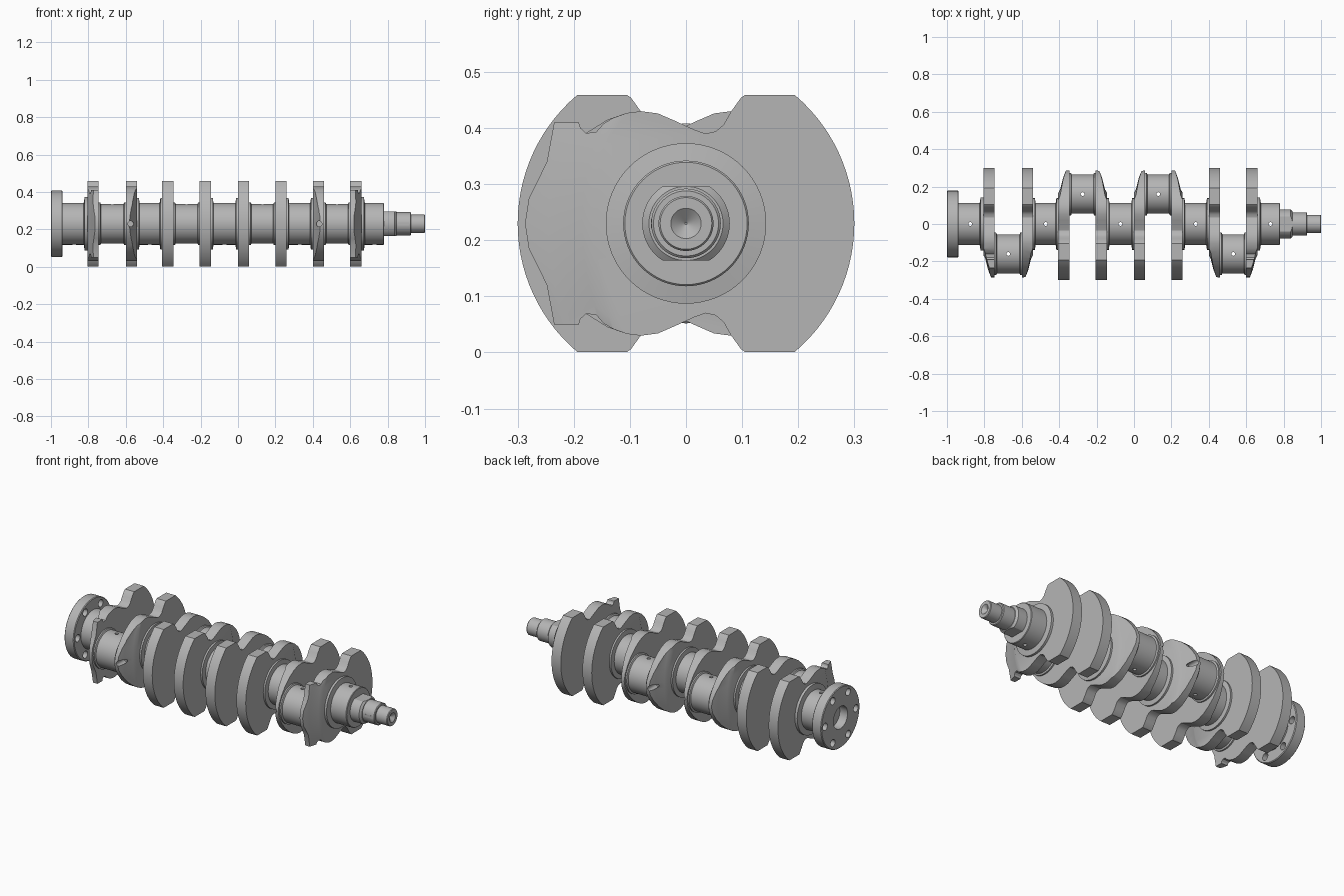
import bpy, bmesh, math
from mathutils import Vector

if "Cube" in bpy.data.objects:
    bpy.data.objects.remove(bpy.data.objects["Cube"])

AXIS = 0.23      # height of the shaft axis
THROW = 0.16     # crank pin offset
HALF = 0.03      # half a web's thickness
SEG = 64

steel = bpy.data.materials.new("steel_grey")
steel.use_nodes = True
colour = (0.46, 0.46, 0.46, 1)
steel.diffuse_color = colour
steel.node_tree.nodes["Principled BSDF"].inputs["Base Color"].default_value = colour


def finish(name, bm):
    bmesh.ops.recalc_face_normals(bm, faces=bm.faces)
    mesh = bpy.data.meshes.new(name)
    bm.to_mesh(mesh)
    bm.free()
    mesh.materials.append(steel)
    ob = bpy.data.objects.new(name, mesh)
    bpy.context.collection.objects.link(ob)
    return ob


def lathe(name, profile, y=0.0, z=AXIS, seg=SEG):
    """Turn (x, radius) pairs about an axis along x."""
    bm = bmesh.new()
    rings = []
    for x, r in profile:
        rings.append([bm.verts.new((x, y + r * math.cos(a), z + r * math.sin(a)))
                      for a in (math.tau * i / seg for i in range(seg))])
    for a, b in zip(rings, rings[1:]):
        for i in range(seg):
            j = (i + 1) % seg
            bm.faces.new((a[i], a[j], b[j], b[i]))
    bm.faces.new(rings[0])
    bm.faces.new(rings[-1])
    return finish(name, bm)


def rod(direction, centre, radius, length):
    """Straight round cutter."""
    bm = bmesh.new()
    bmesh.ops.create_cone(bm, cap_ends=True, segments=20, radius1=radius,
                          radius2=radius, depth=length)
    turn = Vector((0, 0, 1)).rotation_difference(Vector(direction)).to_matrix()
    bmesh.ops.rotate(bm, verts=bm.verts, matrix=turn)
    bmesh.ops.translate(bm, verts=bm.verts, vec=centre)
    return finish("cutter", bm)


def block(centre, size, name="cutter"):
    bm = bmesh.new()
    bmesh.ops.create_cube(bm, size=1)
    bmesh.ops.scale(bm, verts=bm.verts, vec=size)
    bmesh.ops.translate(bm, verts=bm.verts, vec=centre)
    return finish(name, bm)


def boolean(ob, cutter, operation="DIFFERENCE"):
    mod = ob.modifiers.new("cut", "BOOLEAN")
    mod.operation = operation
    mod.solver = "EXACT"
    mod.object = cutter
    bpy.context.view_layer.objects.active = ob
    bpy.ops.object.modifier_apply(modifier=mod.name)
    bpy.data.objects.remove(cutter)


# Half outlines of a web as (y, height above axis), counterweight on +y
corner = math.asin(0.229 / 0.3)
ARC = [(0.3 * math.cos(corner * i / 14), 0.3 * math.sin(corner * i / 14)) for i in range(15)]
WAIST = [(0.105, 0.229), (0.098, 0.224), (0.08, 0.199), (0.067, 0.176), (0.053, 0.164),
         (0.035, 0.16), (0.015, 0.167), (-0.02, 0.183), (-0.05, 0.196), (-0.08, 0.2),
         (-0.105, 0.197)]
ROUND_END = [(-0.14, 0.185), (-0.18, 0.16), (-0.22, 0.125), (-0.255, 0.08),
             (-0.277, 0.04), (-0.286, 0)]
EARED_END = [(-0.13, 0.188), (-0.147, 0.178), (-0.16, 0.163), (-0.178, 0.161),
             (-0.188, 0.17), (-0.191, 0.18), (-0.235, 0.18), (-0.248, 0.11),
             (-0.264, 0.077), (-0.28, 0.045), (-0.287, 0)]


def web(name, x, outward, side, eared, drilled):
    """side: direction of the pin in y; outward: x direction away from the pin."""
    half = ARC + WAIST + (EARED_END if eared else ROUND_END)
    outline = half + [(y, -z) for y, z in reversed(half[1:-1])]
    bm = bmesh.new()
    a, b = [[bm.verts.new((x + dx, -side * y, AXIS + z)) for y, z in outline]
            for dx in (-HALF, HALF)]
    bm.faces.new(a)
    bm.faces.new(b)
    for i in range(len(a)):
        bm.faces.new((a[i - 1], a[i], b[i], b[i - 1]))
    ob = finish(name, bm)
    # turned slope that thins the pin end
    slope = [(-0.01, 0.64), (0.014, 0.62), (0.035, 0.565), (0.05, 0.505),
             (0.061, 0.485), (0.07, 0.485)]
    boolean(ob, lathe("cutter", [(x + outward * (t - HALF), r) for t, r in slope],
                      y=-side * 0.32, seg=128), "INTERSECT")
    if drilled:
        boolean(ob, rod((0, 1, 0), (x - outward * 0.004, side * 0.27, AXIS), 0.015, 0.12))
    return ob


def journal(name, x0, x1, y, radius, collar, lip):
    """Bearing surface with a raised collar at each web."""
    e = 0.004
    ob = lathe(name, [(x0 - e, collar), (x0 + lip, collar), (x0 + lip + e, radius),
                      (x1 - lip - e, radius), (x1 - lip, collar), (x1 + e, collar)], y)
    boolean(ob, rod((0, 0, 1), ((x0 + x1) / 2, y, AXIS), 0.01, 0.5))
    return ob


parts = []

# Four throws: two webs and a pin each
throws = [(-0.775, -0.57, -1), (-0.375, -0.175, 1), (0.03, 0.23, 1), (0.43, 0.63, -1)]
for n, (xa, xb, side) in enumerate(throws):
    parts += [
        web(f"web_{n + 1}_rear", xa, -1, side, n == 0, n >= 2),
        web(f"web_{n + 1}_front", xb, 1, side, n == 3, n <= 1),
        journal(f"crank_pin_{n + 1}", xa + HALF, xb - HALF, side * THROW, 0.105, 0.114, 0.008),
    ]

# Main journals between the throws
for n, (left, right) in enumerate(zip(throws, throws[1:])):
    parts.append(journal(f"main_journal_{n + 2}", left[1] + HALF, right[0] - HALF,
                         0, 0.112, 0.138, 0.01))

# Rear journal and drilled flange
rear = lathe("rear_journal", [(-0.95, 0.112), (-0.825, 0.112), (-0.82, 0.143), (-0.8, 0.143)])
boolean(rear, rod((0, 0, 1), (-0.875, 0, AXIS), 0.01, 0.5))
flange = lathe("flange", [(-0.945, 0.065), (-1, 0.065), (-1, 0.174), (-0.996, 0.178),
                          (-0.942, 0.178), (-0.938, 0.174), (-0.938, 0.06)])
for i in range(6):
    a = math.tau * i / 6
    boolean(flange, rod((1, 0, 0), (-0.97, 0.142 * math.cos(a), AXIS + 0.142 * math.sin(a)),
                        0.021, 0.2))

# Front journal and stepped nose
front = lathe("front_journal", [(0.65, 0.143), (0.673, 0.143), (0.678, 0.112),
                                (0.777, 0.112), (0.78, 0.109)])
boolean(front, rod((0, 0, 1), (0.73, 0, AXIS), 0.01, 0.5))
drive = lathe("drive_flats", [(0.77, 0.078), (0.838, 0.078), (0.848, 0.066)])
boolean(drive, block((0.81, 0, AXIS), (0.2, 0.3, 0.132)), "INTERSECT")
nose = lathe("nose", [(0.84, 0.062), (0.922, 0.062), (0.926, 0.058), (0.926, 0.049),
                      (0.996, 0.049), (1, 0.046), (1, 0.027), (0.98, 0.002)])
key = block((0.885, -0.05, AXIS), (0.06, 0.012 * 2, 0.016), "nose_key")
parts += [rear, flange, front, drive, nose, key]

# Smooth the turned surfaces, keep the edges sharp
bpy.ops.object.select_all(action="DESELECT")
for ob in parts:
    ob.select_set(True)
bpy.context.view_layer.objects.active = parts[0]
bpy.ops.object.shade_smooth_by_angle(angle=math.radians(30))
